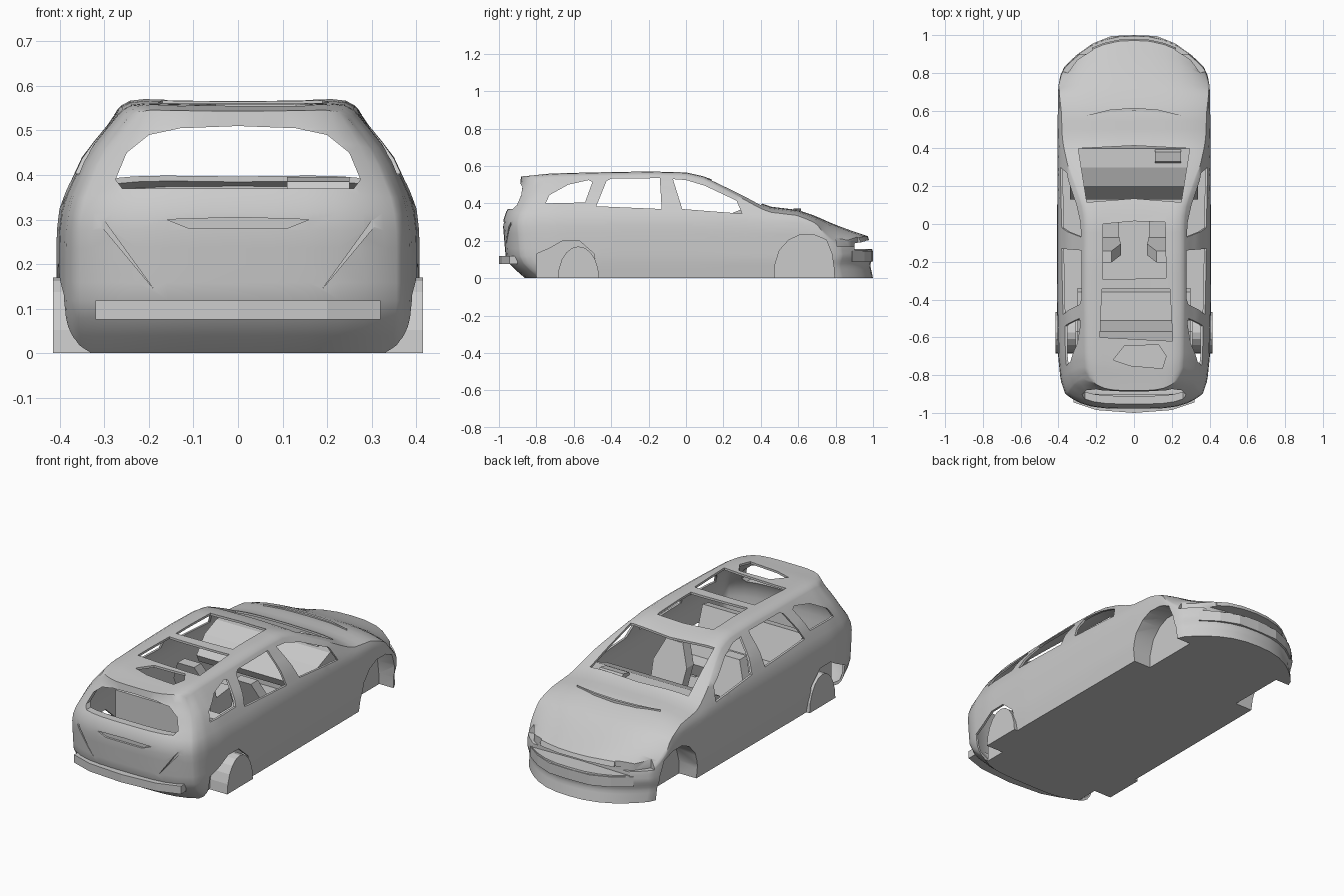
import bpy, bmesh, math

if "Cube" in bpy.data.objects:
    bpy.data.objects.remove(bpy.data.objects["Cube"])


def curve(pts, t):
    """Piecewise linear lookup."""
    if t <= pts[0][0]:
        return pts[0][1]
    for (a, p), (b, q) in zip(pts, pts[1:]):
        if t <= b:
            return p + (q - p) * (t - a) / (b - a)
    return pts[-1][1]


# Body curves: roofline, plan width, tail profile and nose profile
TOP = [(-1, .555), (-.8, .567), (-.5, .575), (-.2, .58), (0, .575), (.1, .553),
       (.2, .508), (.3, .457), (.4, .402), (.45, .383), (.6, .365), (.8, .295), (1, .225)]
WIDTH = [(-1, .365), (-.9, .388), (-.7, .402), (-.4, .408), (.5, .405), (.8, .40), (.9, .39), (1, .37)]
TAIL = [(0, -.86), (.07, -.94), (.12, -.965), (.3, -.98), (.36, -.96), (.4, -.935), (.51, -.885), (.56, -.88)]
NOSE = [(0, 1.0), (.07, .985), (.12, 1.0), (.16, .995), (.23, .97), (.35, .9)]


def shape(u, s, v, inset=0.0):
    """Map a box coordinate to the body surface."""
    top = curve(TOP, s)
    z = inset + v * (top - 2 * inset)
    f = curve([(0, .97), (.1, 1), (.27, 1), (.34, .98), (.46, .855), (.57, .66)], z)
    x = u * (curve(WIDTH, s) * f - inset)
    # crown: rounded bonnet, roof with raised rails along both edges
    k = min(1, max(0, (top - .5) / .06))
    edge = u ** 4 * (1 - k) + u ** 12 * k
    z -= (curve([(.6, .03), (1, .06)], s) * edge + .012 * k * (1 - u ** 4)) * v ** 3
    y = s
    if s < -.7:
        y = -.7 + (s + .7) / -.3 * (curve(TAIL, z) + .08 * u ** 4 + .7)
    elif s > .7:
        y = .7 + (s - .7) / .3 * (curve(NOSE, z) - .17 * abs(u) ** 2.4 - .7)
    return x, y, z


def finish(name, bm):
    bmesh.ops.recalc_face_normals(bm, faces=bm.faces)
    if bm.calc_volume(signed=True) < 0:
        bmesh.ops.reverse_faces(bm, faces=bm.faces)
    me = bpy.data.meshes.new(name)
    bm.to_mesh(me)
    bm.free()
    ob = bpy.data.objects.new(name, me)
    bpy.context.collection.objects.link(ob)
    return ob


def shaped_box(name, s0, s1, inset, n=(14, 44, 14)):
    bm, verts = bmesh.new(), {}

    def vert(c):
        if c not in verts:
            t = -1 + 2 * c[0] / n[0]
            verts[c] = bm.verts.new(shape(math.sin(t * math.pi / 2),
                                          s0 + (s1 - s0) * c[1] / n[1], c[2] / n[2], inset))
        return verts[c]

    for ax in range(3):
        b, c = (ax + 1) % 3, (ax + 2) % 3
        for side in (0, n[ax]):
            for i in range(n[b]):
                for j in range(n[c]):
                    quad = []
                    for di, dj in ((0, 0), (1, 0), (1, 1), (0, 1)):
                        k = [0, 0, 0]
                        k[ax], k[b], k[c] = side, i + di, j + dj
                        quad.append(vert(tuple(k)))
                    bm.faces.new(quad)
    return finish(name, bm)


def prism(name, axis, pts, a, b):
    """Extrude a 2D outline: x -> (y,z), y -> (x,z), z -> (x,y)."""
    put = {'x': lambda p, d: (d, *p), 'y': lambda p, d: (p[0], d, p[1]), 'z': lambda p, d: (*p, d)}[axis]
    bm = bmesh.new()
    lo, hi = [[bm.verts.new(put(p, d)) for p in pts] for d in (a, b)]
    bm.faces.new(lo)
    bm.faces.new(hi)
    for i in range(len(pts)):
        j = (i + 1) % len(pts)
        bm.faces.new((lo[i], lo[j], hi[j], hi[i]))
    return finish(name, bm)


def cut(target, cutter):
    """Subtract cutter; fall back to the other solver if one collapses."""
    m = target.modifiers.new("cut", 'BOOLEAN')
    m.operation, m.object = 'DIFFERENCE', cutter
    for solver in ('MANIFOLD', 'EXACT'):
        m.solver = solver
        bpy.context.view_layer.update()
        dg = bpy.context.evaluated_depsgraph_get()
        me = bpy.data.meshes.new_from_object(target.evaluated_get(dg))
        if len(me.polygons) > .6 * len(target.data.polygons):
            target.data = me
            break
    target.modifiers.remove(m)
    bpy.data.objects.remove(cutter)


def mirrored(pts):
    return pts + [(-x, y) for x, y in reversed(pts) if x != 0]


# Body shell with hollow cabin
body = shaped_box("body_shell", -1, 1, 0)
cut(body, shaped_box("cabin_cutter", -.95, .44, .012))

# Side windows, cut through both sides
for w in ([(-.75, .40), (-.73, .445), (-.63, .5), (-.52, .525), (-.5, .515), (-.54, .405)],
          [(-.48, .385), (-.425, .52), (-.4, .533), (-.14, .535), (-.13, .37)],
          [(-.07, .53), (0, .525), (.1, .495), (.27, .415), (.30, .345), (-.02, .37)]):
    cut(body, prism("window_cutter", 'x', w, -.6, .6))

# Windscreen and roof openings
for o, low in (([(-.295, .40), (-.25, .115), (0, .135), (.25, .115), (.295, .40), (0, .415)], .32),
               ([(-.165, -.295), (-.165, .0), (0, .015), (.165, .01), (.17, -.285)], .5),
               ([(-.18, -.6), (-.17, -.345), (.19, -.345), (.205, -.62)], .5),
               ([(-.11, -.72), (-.05, -.645), (.13, -.64), (.17, -.7), (.15, -.765), (-.02, -.75)], .5)):
    cut(body, prism("opening_cutter", 'z', o, low, .7))

# Tailgate window and handle recess
cut(body, prism("tail_window_cutter", 'y', mirrored(
    [(0, .51), (.13, .505), (.2, .49), (.25, .45), (.275, .39), (.26, .37)]), -1.1, -.75))
cut(body, prism("handle_cutter", 'y', mirrored([(0, .305), (.16, .3), (.11, .28)]), -1.1, -.966))

# Wheel arches, headlamp pockets and tail seams
REAR_ARCH = [(-.80, -.1), (-.80, .13), (-.73, .16), (-.66, .2), (-.57, .2), (-.49, .13), (-.47, -.1)]
for s in (-1, 1):
    cut(body, prism("front_arch_cutter", 'x', [(.47, -.1), (.475, .07), (.50, .15), (.55, .205), (.61, .232),
                    (.69, .23), (.75, .205), (.78, .13), (.79, .06), (.80, -.1)], s * .29, s * .6))
    cut(body, prism("rear_arch_cutter", 'x', REAR_ARCH, s * .31, s * .6))
    cut(body, prism("headlamp_cutter", 'z', [(s * .30, .87), (s * .35, .80), (s * .5, .84), (s * .5, 1.1),
                    (s * .25, 1.1), (s * .22, .92)], .17, .4))
    cut(body, prism("tail_seam_cutter", 'y', [(s * .39, .32), (s * .30, .297), (s * .19, .145),
                    (s * .305, .283), (s * .39, .308)], -1.1, -.935))

# Open grille below the bonnet edge
cut(body, prism("grille_cutter", 'y', mirrored([(0, .205), (.15, .2), (.3, .18), (.3, .15), (0, .155)]), .9, 1.1))

body.select_set(True)
bpy.context.view_layer.objects.active = body
bpy.ops.object.shade_smooth_by_angle(angle=math.radians(40))

# Rear wheel liners and inner walls closing the arches
for s, side in ((-1, "left"), (1, "right")):
    arc = [(-.575 + .11 * math.cos(a * math.pi / 10), .17 * math.sin(a * math.pi / 10)) for a in range(11)]
    prism("rear_wheel_liner_" + side, 'x', arc, s * .27, s * .415)
    prism("rear_arch_wall_" + side, 'x', [(y, max(z, .002)) for y, z in REAR_ARCH], s * .29, s * .31)

# Rear bumper step with bowed edge
prism("rear_bumper", 'z', mirrored([(0, -1), (.2, -.985), (.32, -.945), (.32, -.90), (0, -.90)]), .075, .118)

# Front bumper bar
bar = [(0, 1.0), (.12, .995), (.22, .955), (.31, .89)]
prism("front_bumper", 'z', mirrored(bar + [(.28, .86), (.2, .91), (0, .95)]), .09, .145)

# Cowl ridge across the bonnet
prism("bonnet_ridge", 'z', mirrored([(0, .615), (.13, .605), (.25, .575), (.13, .592), (0, .60)]), .34, .372)

# Dashboard and instrument hood
prism("dashboard", 'x', [(.15, .2), (.13, .24), (.2, .33), (.3, .37), (.40, .37), (.43, .2)], -.34, .34)
prism("instrument_hood", 'x', [(.32, .36), (.33, .385), (.38, .395), (.40, .36)], .11, .25)

# Seats: cushion and faceted backrest
for s, side in ((-1, "left"), (1, "right")):
    cx = s * .17
    prism("front_seat_cushion_" + side, 'x', [(-.12, .06), (-.12, .15), (.06, .17), (.08, .13), (.06, .06)],
          cx - .09, cx + .09)
    back = prism("front_seat_back_" + side, 'y', [(cx - .09, .12), (cx - .1, .25), (cx - .05, .36),
                 (cx + .05, .36), (cx + .1, .25), (cx + .09, .12)], -.12, -.06)
    for v in back.data.vertices:
        v.co.y -= (v.co.z - .12) * .35
prism("rear_bench", 'x', [(-.62, .08), (-.62, .35), (-.57, .36), (-.51, .19), (-.36, .19), (-.34, .15), (-.36, .08)],
      -.3, .3)
